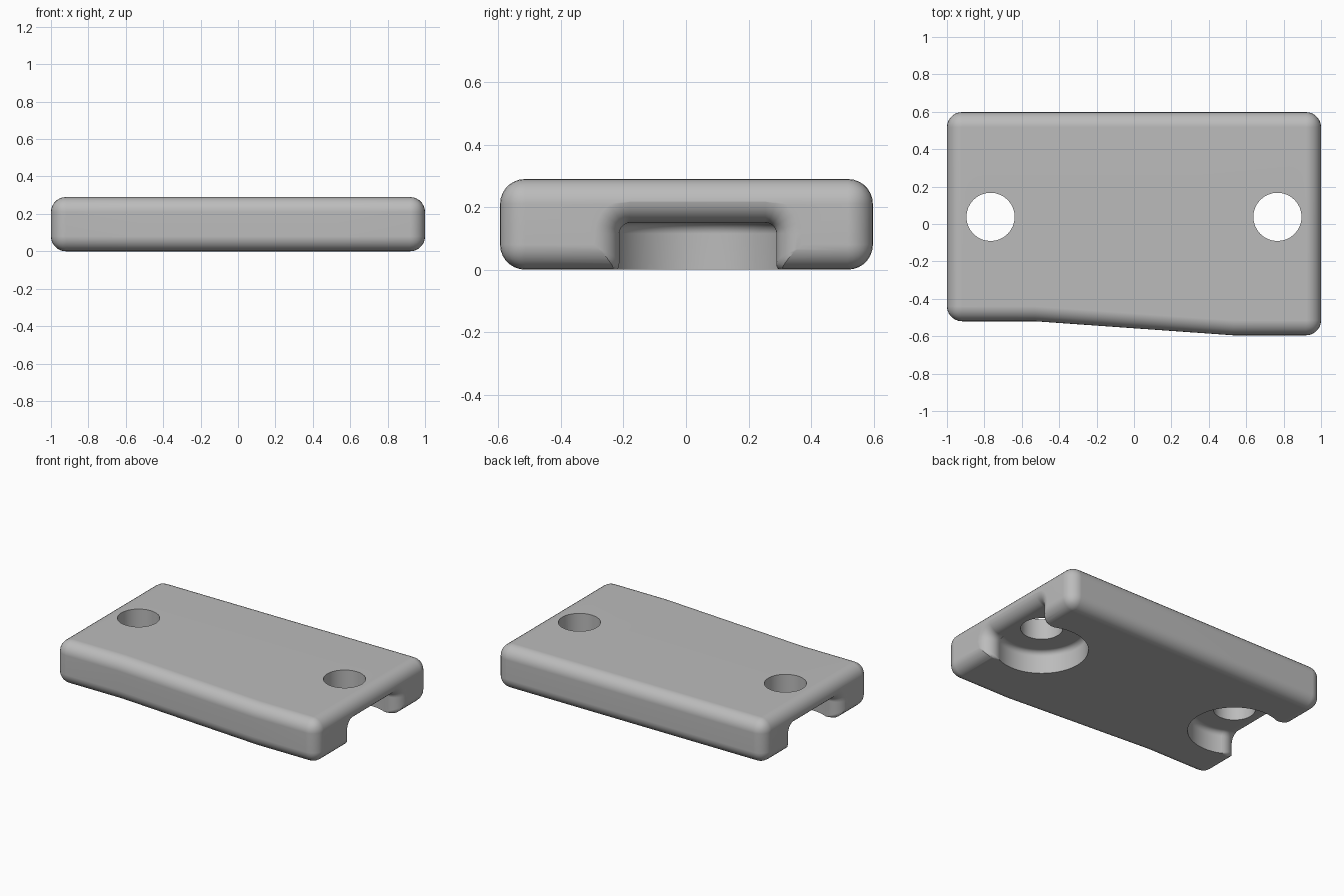
import bpy, bmesh, math

if "Cube" in bpy.data.objects:
    bpy.data.objects.remove(bpy.data.objects["Cube"])

HEIGHT, ROUND = 0.29, 0.08          # plate thickness and edge radius
HOLE_X, HOLE_Y, HOLE_R = 0.767, 0.038, 0.129
POCKET_R, POCKET_Z, POCKET_FILLET = 0.285, 0.15, 0.035

grey = bpy.data.materials.new("light grey")
grey.diffuse_color = (0.5, 0.5, 0.5, 1)
grey.use_nodes = True
grey.node_tree.nodes["Principled BSDF"].inputs["Base Color"].default_value = grey.diffuse_color


def loft(name, rings):
    """Closed solid through a list of equally long point rings."""
    bm = bmesh.new()
    rows = [[bm.verts.new(p) for p in ring] for ring in rings]
    n = len(rows[0])
    for a, b in zip(rows, rows[1:]):
        for i in range(n):
            bm.faces.new((a[i], a[(i + 1) % n], b[(i + 1) % n], b[i]))
    bm.faces.new(rows[0])
    bm.faces.new(rows[-1])
    bmesh.ops.recalc_face_normals(bm, faces=bm.faces[:])
    mesh = bpy.data.meshes.new(name)
    bm.to_mesh(mesh)
    bm.free()
    mesh.materials.append(grey)
    obj = bpy.data.objects.new(name, mesh)
    bpy.context.collection.objects.link(obj)
    return obj


def circle(x, y, z, r, n):
    return [(x + r * math.cos(2 * math.pi * i / n),
             y + r * math.sin(2 * math.pi * i / n), z) for i in range(n)]


def mouth_ring(x, half, top, corner, foot):
    """Upside-down U outline with rounded upper corners and flared feet."""
    side = [(half + foot, -0.1)]
    for i in range(6):
        t = math.radians(18 * i)
        side.append((half + foot * (1 - math.sin(t)), foot * (1 - math.cos(t))))
    for i in range(6):
        t = math.radians(18 * i)
        side.append((half - corner * (1 - math.cos(t)),
                     top - corner * (1 - math.sin(t))))
    outline = side + [(-y, z) for y, z in reversed(side)]
    return [(x, HOLE_Y + y, z) for y, z in outline]


def cut(target, cutter):
    mod = target.modifiers.new(cutter.name, 'BOOLEAN')
    mod.operation, mod.solver, mod.object = 'DIFFERENCE', 'EXACT', cutter
    bpy.ops.object.modifier_apply(modifier=mod.name)
    bpy.data.objects.remove(cutter)


# Plate: slightly tapered front edge, rounded all over
outline = [(-1, -0.52), (-0.53, -0.52), (0.53, -0.595), (1, -0.595), (1, 0.598), (-1, 0.598)]
plate = loft("plate", [[(x, y, z) for x, y in outline] for z in (0, HEIGHT)])
bpy.context.view_layer.objects.active = plate
plate.select_set(True)
bevel = plate.modifiers.new("rounded_edges", 'BEVEL')
bevel.width, bevel.segments, bevel.limit_method = ROUND, 7, 'ANGLE'
bevel.angle_limit = math.radians(30)
bpy.ops.object.modifier_apply(modifier=bevel.name)

# Tangent geometry of the round-lipped pocket mouth
lip_x = 1 - ROUND
reach = POCKET_R + ROUND
start = -math.asin((lip_x - HOLE_X) / reach)
neck = reach * math.cos(start) - ROUND

for side in (1, -1):
    x = side * HOLE_X
    # Round pocket in the underside with a filleted ceiling
    rings = [circle(x, HOLE_Y, -0.1, POCKET_R, 64)]
    for i in range(6):
        t = math.radians(18 * i)
        rings.append(circle(x, HOLE_Y,
                            POCKET_Z - POCKET_FILLET * (1 - math.sin(t)),
                            POCKET_R - POCKET_FILLET * (1 - math.cos(t)), 64))
    cut(plate, loft("pocket_cutter", rings))

    # Flared mouth opening the pocket through the end face
    rings = []
    for i in range(13):
        u = i / 12
        a = start + (math.pi / 2 - start) * u
        flare = ROUND * (1 - math.cos(a))
        lift = flare if a > 0 else 0
        rings.append(mouth_ring(side * (lip_x + ROUND * math.sin(a)), neck + flare,
                                POCKET_Z + lift, POCKET_FILLET + lift,
                                0.003 + 0.07 * u))
    rings.append([(side * 1.1, y, z) for _, y, z in rings[-1]])
    cut(plate, loft("mouth_cutter", rings))

    # Screw hole straight through
    cut(plate, loft("hole_cutter", [circle(x, HOLE_Y, z, HOLE_R, 32) for z in (-0.1, 0.5)]))

# Smooth shading with crisp hole and pocket rims
bpy.ops.object.shade_smooth_by_angle(angle=math.radians(30))
weighted = plate.modifiers.new("flat_face_normals", 'WEIGHTED_NORMAL')
weighted.keep_sharp = True
